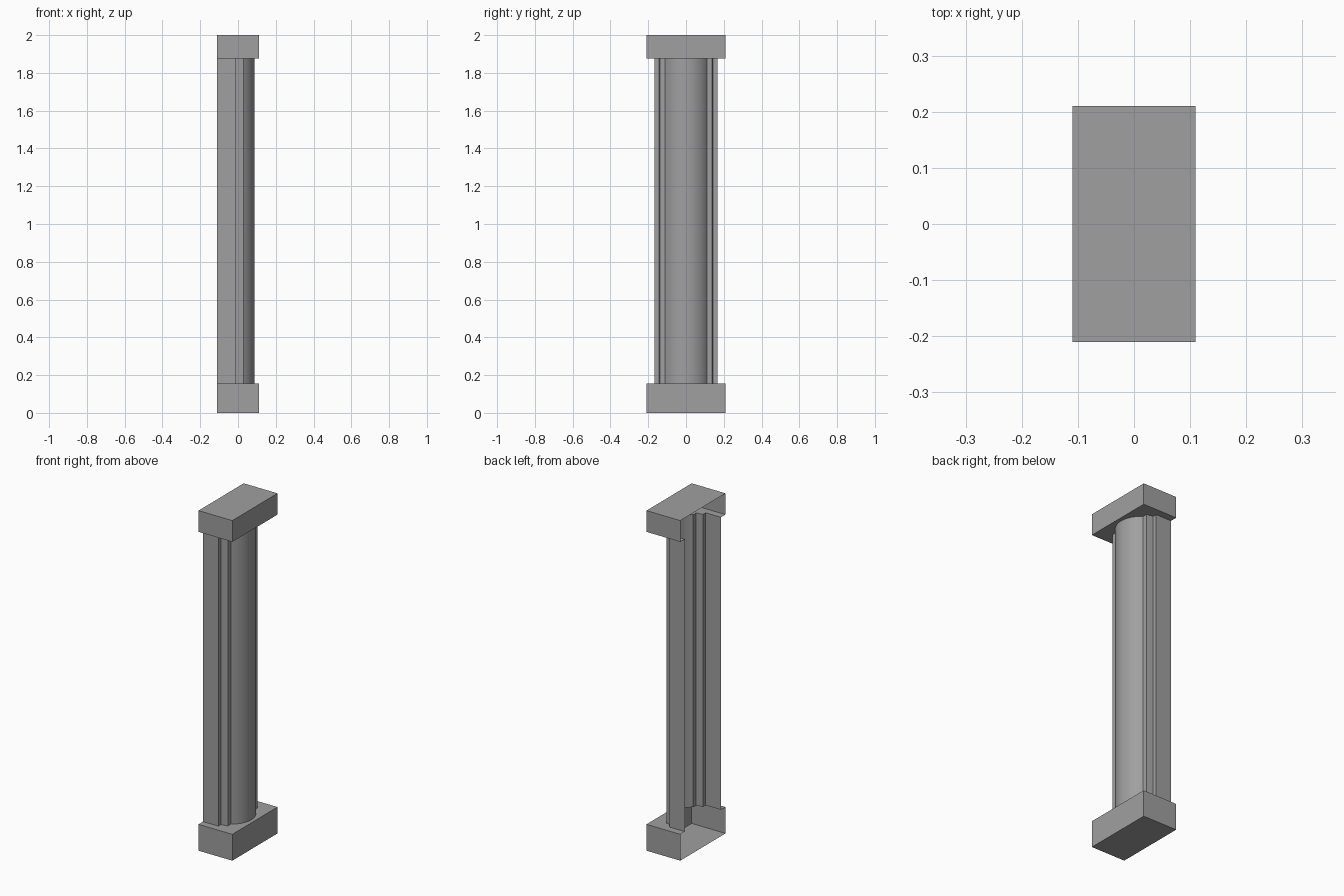
import bpy, bmesh, math

cube = bpy.data.objects.get("Cube")
if cube:
    bpy.data.objects.remove(cube, do_unlink=True)

grey = bpy.data.materials.new("stone_grey")
grey.use_nodes = True
colour = (0.35, 0.35, 0.35, 1)
grey.diffuse_color = colour
grey.node_tree.nodes["Principled BSDF"].inputs["Base Color"].default_value = colour

HALF_X, HALF_Y = 0.11, 0.21
BASE_TOP, CAP_BOTTOM, TOP = 0.155, 1.875, 2.0


def strip(bm, path, z0, z1):
    """Upright open sheet following a plan path."""
    low = [bm.verts.new((x, y, z0)) for x, y in path]
    high = [bm.verts.new((x, y, z1)) for x, y in path]
    for i in range(len(path) - 1):
        bm.faces.new((low[i], low[i + 1], high[i + 1], high[i]))


def plate(bm, path, z, up):
    """Flat sheet, counter-clockwise outline faces up."""
    pts = path if up else path[::-1]
    face = bm.faces.new([bm.verts.new((x, y, z)) for x, y in pts])
    face.normal_update()
    bmesh.ops.triangulate(bm, faces=[face], ngon_method='EAR_CLIP')


def finish(bm, name):
    bmesh.ops.remove_doubles(bm, verts=bm.verts, dist=0.0001)
    mesh = bpy.data.meshes.new(name)
    bm.to_mesh(mesh)
    bm.free()
    mesh.materials.append(grey)
    obj = bpy.data.objects.new(name, mesh)
    bpy.context.collection.objects.link(obj)
    return obj


# Half-column plan: stepped pilaster sides and a bowed face
steps = [(-HALF_X, -0.168), (-0.01, -0.168), (-0.01, -0.143),
         (0.03, -0.138)]
chord, rise, segments = 0.11, 0.058, 20
radius = (chord ** 2 + rise ** 2) / (2 * rise)
sweep = math.asin(chord / radius)
bow = []
for i in range(segments + 1):
    a = sweep * (2 * i / segments - 1)
    bow.append((0.03 + rise - radius * (1 - math.cos(a)), radius * math.sin(a)))
profile = steps + bow + [(x, -y) for x, y in reversed(steps)]

# Column shell, open at the back
bm = bmesh.new()
strip(bm, profile, BASE_TOP, CAP_BOTTOM)
column = finish(bm, "column_shaft")
bpy.ops.object.select_all(action='DESELECT')
column.select_set(True)
bpy.context.view_layer.objects.active = column
bpy.ops.object.shade_smooth_by_angle(angle=math.radians(30))

# Base and capital: hollow blocks open on the same side as the shaft
rect = [(-HALF_X, -HALF_Y), (HALF_X, -HALF_Y), (HALF_X, HALF_Y), (-HALF_X, HALF_Y)]
ledge = rect + profile[::-1]
for name, z0, z1, is_base in (("base_block", 0, BASE_TOP, True),
                              ("capital_block", CAP_BOTTOM, TOP, False)):
    bm = bmesh.new()
    strip(bm, rect, z0, z1)
    plate(bm, rect, z0 if is_base else z1, not is_base)
    plate(bm, ledge, z1 if is_base else z0, is_base)
    finish(bm, name)
